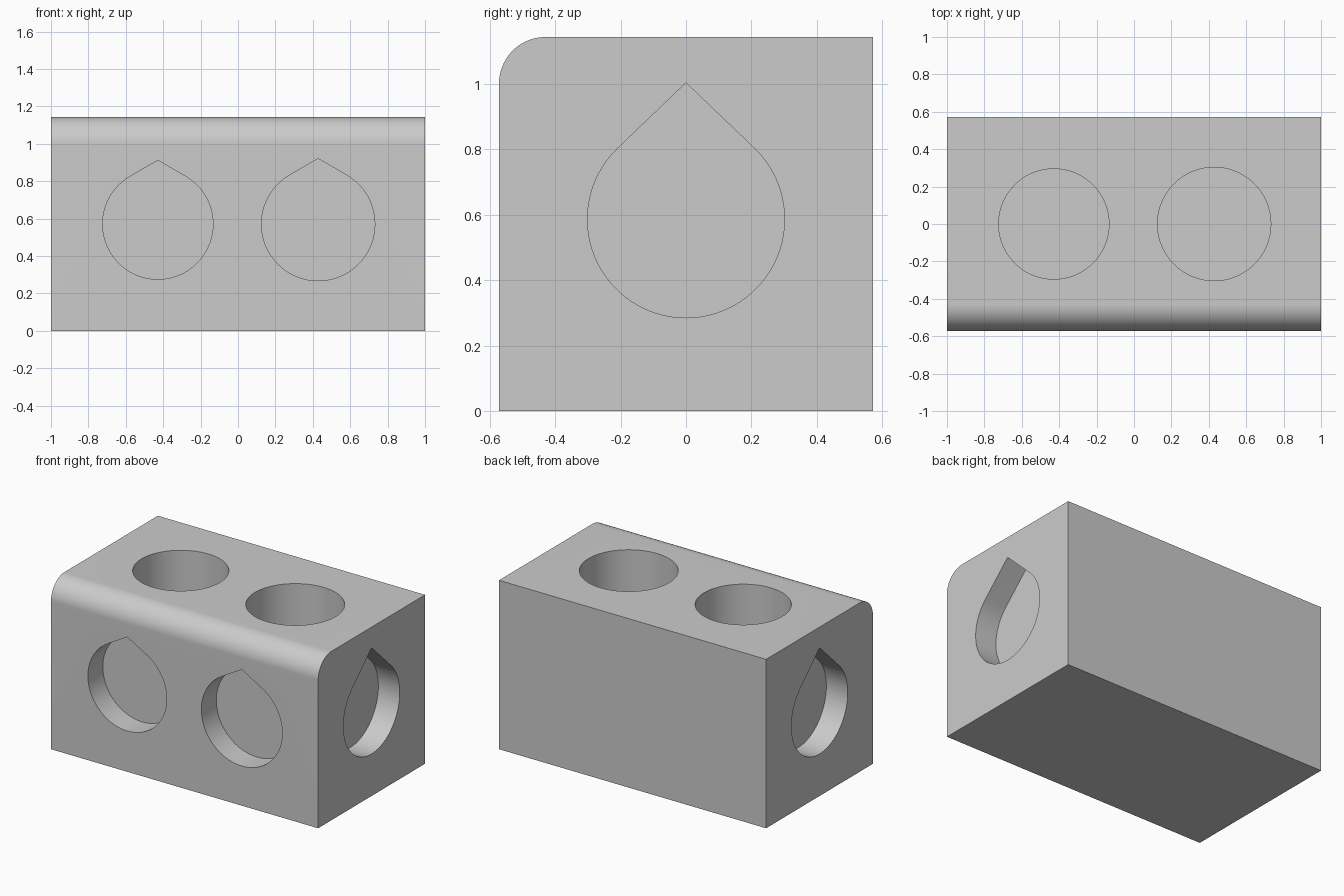
import bpy, bmesh, math
from mathutils import Matrix, Vector

if "Cube" in bpy.data.objects:
    bpy.data.objects.remove(bpy.data.objects["Cube"])

grey = bpy.data.materials.new("plain_grey")
grey.diffuse_color = (0.6, 0.6, 0.6, 1)
grey.use_nodes = True
grey.node_tree.nodes["Principled BSDF"].inputs["Base Color"].default_value = grey.diffuse_color


def prism(name, profile, depth, matrix):
    """Extrude a 2D outline along local z, then place it with a matrix."""
    bm = bmesh.new()
    face = bm.faces.new([bm.verts.new((u, v, 0)) for u, v in profile])
    ext = bmesh.ops.extrude_face_region(bm, geom=[face])
    bmesh.ops.translate(bm, vec=(0, 0, depth),
                        verts=[g for g in ext["geom"] if isinstance(g, bmesh.types.BMVert)])
    bm.transform(matrix)
    bmesh.ops.recalc_face_normals(bm, faces=bm.faces)
    mesh = bpy.data.meshes.new(name)
    bm.to_mesh(mesh)
    bm.free()
    mesh.materials.append(grey)
    obj = bpy.data.objects.new(name, mesh)
    bpy.context.collection.objects.link(obj)
    return obj


def teardrop(r, apex, n=64):
    """Circle whose top runs in tangent lines to a point at height apex."""
    a = math.acos(r / apex)
    start, sweep = math.pi / 2 + a, 2 * math.pi - 2 * a
    arc = [(r * math.cos(start + sweep * i / n), r * math.sin(start + sweep * i / n))
           for i in range(n + 1)]
    return [(0, apex)] + arc


def frame(origin, u, v, w):
    m = Matrix((u, v, w)).transposed().to_4x4()
    m.translation = Vector(origin)
    return m


H, TOP, R = 0.5715, 1.143, 0.143     # half depth, height, edge radius
HOLE_X, RECESS, LIP = 0.4286, 0.16, 0.05

# block with a rounded front top edge
outline = [(H, 0), (H, TOP)]
outline += [(-H + R + R * math.cos(t), TOP - R + R * math.sin(t))
            for t in (math.pi / 2 * (1 + i / 24) for i in range(25))]
outline += [(-H, 0)]
block = prism("block", outline, 2, frame((-1, 0, 0), (0, 1, 0), (0, 0, 1), (1, 0, 0)))

cutters = []
for sx, r in ((-1, 0.295), (1, 0.303)):
    x = sx * HOLE_X
    # deep round socket from the top
    circle = [(r * math.cos(2 * math.pi * i / 72), r * math.sin(2 * math.pi * i / 72))
              for i in range(72)]
    cutters.append(prism("socket_cutter", circle, 1.1,
                         frame((x, 0, 0.14), (1, 0, 0), (0, 1, 0), (0, 0, 1))))
    # shallow teardrop recesses on front and back
    for sy in (-1, 1):
        cutters.append(prism("recess_cutter", teardrop(r, r * 1.155), RECESS + LIP,
                             frame((x, sy * (H - RECESS), 0.571),
                                   (1, 0, 0), (0, 0, 1), (0, sy, 0))))
    # taller teardrop recess on each end
    cutters.append(prism("end_recess_cutter", teardrop(0.301, 0.417), RECESS + LIP,
                         frame((sx * (1 - RECESS), 0, 0.586),
                               (0, 1, 0), (0, 0, 1), (sx, 0, 0))))

# cut every hole, then drop the cutters
bpy.context.view_layer.objects.active = block
block.select_set(True)
for c in cutters:
    mod = block.modifiers.new("cut", 'BOOLEAN')
    mod.operation, mod.solver, mod.object = 'DIFFERENCE', 'EXACT', c
    bpy.ops.object.modifier_apply(modifier=mod.name)
    bpy.data.objects.remove(c, do_unlink=True)

bpy.ops.object.shade_smooth_by_angle(angle=math.radians(25))
